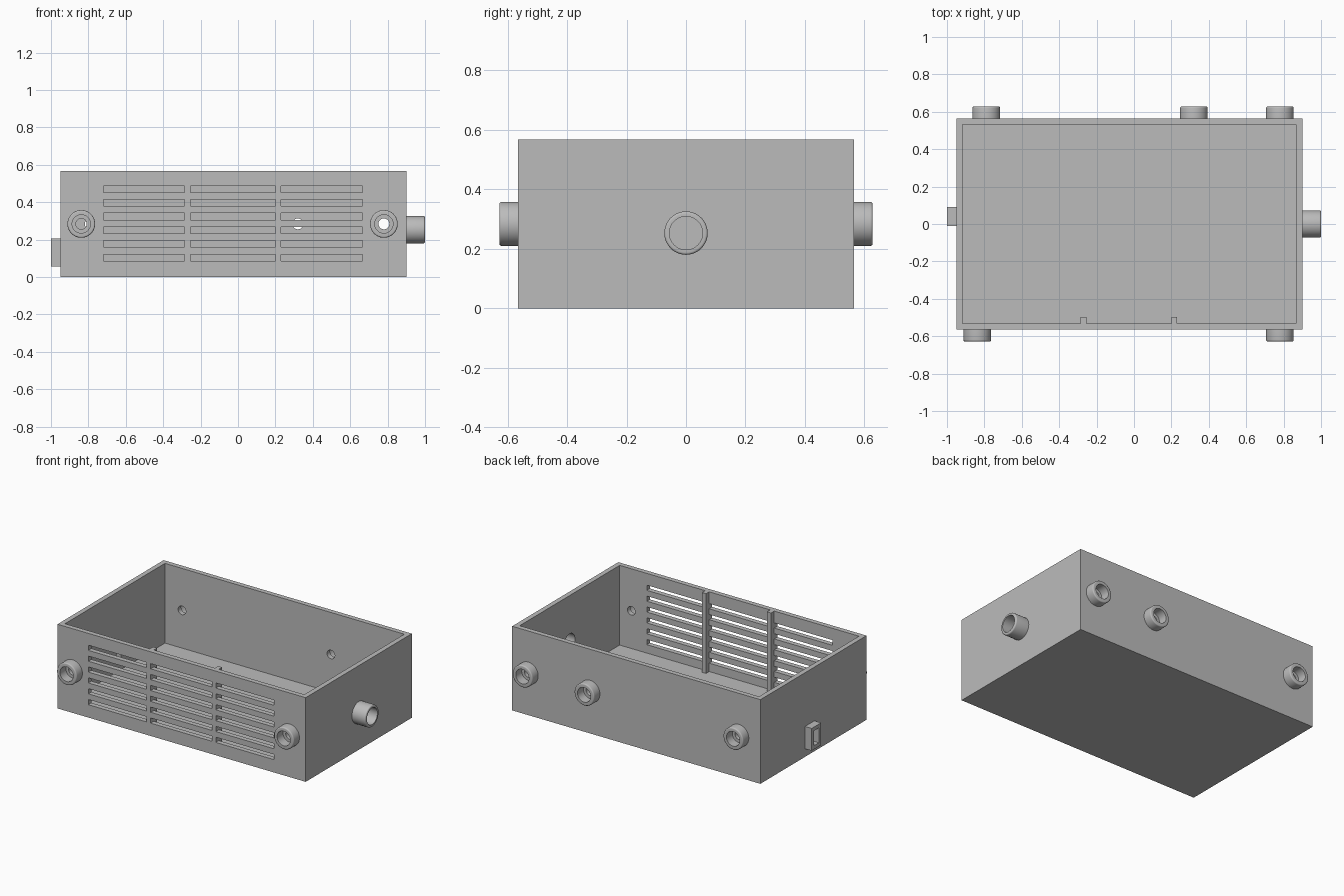
import bpy, bmesh, math
from mathutils import Matrix, Vector

cube = bpy.data.objects.get("Cube")
if cube:
    bpy.data.objects.remove(cube, do_unlink=True)

grey = bpy.data.materials.new("plain grey")
grey.use_nodes = True
grey.diffuse_color = (0.5, 0.5, 0.5, 1)
grey.node_tree.nodes["Principled BSDF"].inputs["Base Color"].default_value = (0.5, 0.5, 0.5, 1)

# Main dimensions
X0, X1, Y, TOP = -0.95, 0.90, 0.565, 0.567
WALL = 0.033
PORT_Z, SIDE_Z = 0.284, 0.253


def add_box(bm, x, y, z):
    """Box between (low, high) pairs on each axis."""
    size = [b - a for a, b in (x, y, z)]
    mid = [(a + b) / 2 for a, b in (x, y, z)]
    bmesh.ops.create_cube(bm, size=1, matrix=Matrix.Translation(mid) @ Matrix.Diagonal((*size, 1)))


def add_hole(bm, centre, axis, radius, length):
    """Cylinder along an axis, used for cutting."""
    turn = Vector(axis).to_track_quat('Z', 'Y').to_matrix().to_4x4()
    bmesh.ops.create_cone(bm, cap_ends=True, segments=48, radius1=radius, radius2=radius,
                          depth=length, matrix=Matrix.Translation(centre) @ turn)


def finish(name, bm):
    bmesh.ops.recalc_face_normals(bm, faces=bm.faces)
    mesh = bpy.data.meshes.new(name)
    bm.to_mesh(mesh)
    bm.free()
    mesh.materials.append(grey)
    obj = bpy.data.objects.new(name, mesh)
    bpy.context.collection.objects.link(obj)
    return obj


def select(obj):
    bpy.ops.object.select_all(action='DESELECT')
    obj.select_set(True)
    bpy.context.view_layer.objects.active = obj


def cut(obj, bm):
    """Subtract the cutter mesh and discard it."""
    cutter = finish("cutter", bm)
    cutter.hide_render = True
    mod = obj.modifiers.new("cut", 'BOOLEAN')
    mod.operation, mod.solver, mod.object = 'DIFFERENCE', 'EXACT', cutter
    select(obj)
    bpy.ops.object.modifier_apply(modifier=mod.name)
    bpy.data.objects.remove(cutter, do_unlink=True)


def smooth(obj):
    select(obj)
    bpy.ops.object.shade_smooth_by_angle(angle=math.radians(35))


def tube(name, base, axis, outer, inner, length, fillet=0.008):
    """Lathed hollow port with a rounded outer rim."""
    profile = [(inner, 0), (outer, 0)]
    for i in range(5):
        a = math.pi / 2 * i / 4
        profile.append((outer - fillet + fillet * math.cos(a), length - fillet + fillet * math.sin(a)))
    profile.append((inner, length))
    bm = bmesh.new()
    verts = [bm.verts.new((r, 0, h)) for r, h in profile]
    edges = [bm.edges.new((verts[i - 1], verts[i])) for i in range(len(verts))]
    bmesh.ops.spin(bm, geom=verts + edges, axis=(0, 0, 1), cent=(0, 0, 0),
                   angle=math.tau, steps=48, use_merge=True)
    bmesh.ops.remove_doubles(bm, verts=bm.verts, dist=0.0001)
    turn = Vector(axis).to_track_quat('Z', 'Y').to_matrix().to_4x4()
    bm.transform(Matrix.Translation(base) @ turn)
    smooth(finish(name, bm))


# Open-topped case
bm = bmesh.new()
add_box(bm, (X0, X1), (-Y, Y), (0, TOP))
case = finish("case", bm)
bm = bmesh.new()
add_box(bm, (X0 + WALL, X1 - WALL), (WALL - Y, Y - WALL), (0.03, TOP + 0.2))
cut(case, bm)

# Ventilation slots, port holes and latch opening through the walls
ports = [("front_port_right", -0.838, -1), ("front_port_left", 0.78, -1),
         ("back_port_right", -0.79, 1), ("back_port_middle", 0.32, 1), ("back_port_left", 0.78, 1)]
bm = bmesh.new()
for x in ((-0.72, -0.285), (-0.255, 0.2), (0.23, 0.665)):
    for row in range(6):
        z = 0.104 + row * 0.0732
        add_box(bm, x, (-Y - 0.05, -Y + WALL + 0.01), (z - 0.0175, z + 0.0175))
for _, x, side in ports:
    add_hole(bm, (x, side * (Y - WALL / 2), PORT_Z), (0, 1, 0), 0.029, 0.1)
add_hole(bm, (X1 - WALL / 2, 0, SIDE_Z), (1, 0, 0), 0.056, 0.1)
SLOT = ((0.015, 0.065), (0.08, 0.18))
add_box(bm, (X0 - 0.02, X0 + WALL + 0.02), *SLOT)
cut(case, bm)
smooth(case)

# Ports on the front, back and side
for name, x, side in ports:
    tube(name, (x, side * Y, PORT_Z), (0, side, 0), 0.074, 0.049, 0.063)
tube("side_port", (X1, 0, SIDE_Z), (1, 0, 0), 0.073, 0.056, 0.1)

# Slotted socket on the other side
bm = bmesh.new()
add_box(bm, (X0 - 0.05, X0), (-0.01, 0.09), (0.055, 0.205))
socket = finish("side_socket", bm)
bm = bmesh.new()
add_box(bm, (X0 - 0.1, X0 + 0.1), *SLOT)
cut(socket, bm)

# Upright ribs behind the grille
for name, x in (("rib_right", -0.27), ("rib_left", 0.215)):
    bm = bmesh.new()
    add_box(bm, (x - 0.015, x + 0.015), (WALL - Y, -0.498), (0.03, TOP))
    finish(name, bm)
